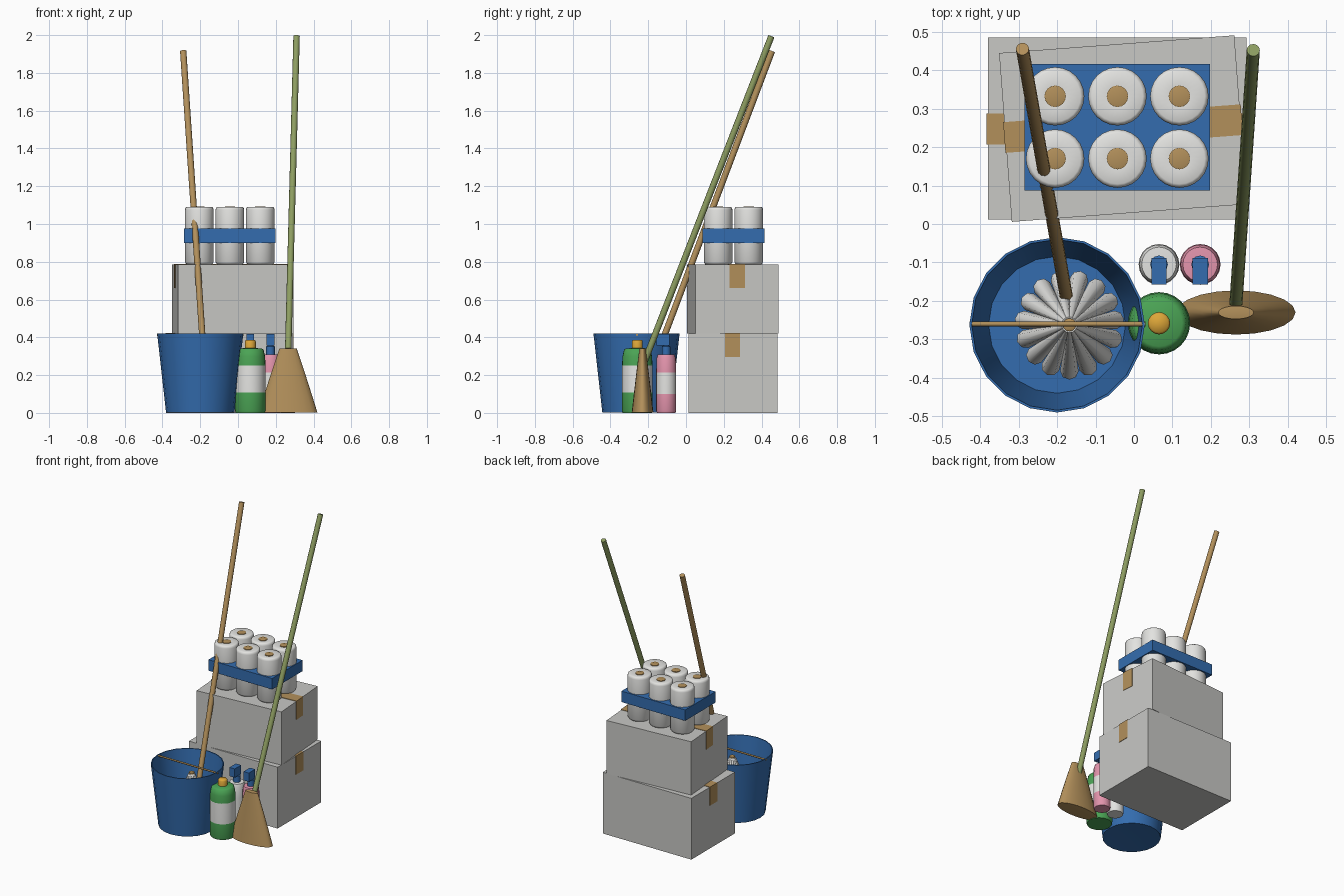
import bpy, bmesh, math
from mathutils import Vector, Matrix

if "Cube" in bpy.data.objects:
    bpy.data.objects.remove(bpy.data.objects["Cube"])


def mat(name, rgb):
    m = bpy.data.materials.new(name)
    m.diffuse_color = (*rgb, 1)
    m.use_nodes = True
    m.node_tree.nodes["Principled BSDF"].inputs["Base Color"].default_value = m.diffuse_color
    return m


GREY = mat("box_grey", (0.58, 0.58, 0.56))
WHITE = mat("white", (0.77, 0.77, 0.75))
BLUE = mat("blue", (0.034, 0.152, 0.43))
TAN = mat("tan", (0.45, 0.28, 0.105))
OLIVE = mat("olive", (0.27, 0.34, 0.12))
GREEN = mat("green", (0.07, 0.37, 0.09))
PINK = mat("pink", (0.78, 0.30, 0.42))
AMBER = mat("amber", (0.72, 0.38, 0.04))


def finish(name, bm, mats, smooth=None):
    bmesh.ops.recalc_face_normals(bm, faces=bm.faces)
    me = bpy.data.meshes.new(name)
    bm.to_mesh(me)
    bm.free()
    for m in mats:
        me.materials.append(m)
    ob = bpy.data.objects.new(name, me)
    bpy.context.collection.objects.link(ob)
    if smooth:
        bpy.ops.object.select_all(action='DESELECT')
        bpy.context.view_layer.objects.active = ob
        ob.select_set(True)
        bpy.ops.object.shade_smooth_by_angle(angle=math.radians(smooth))
    return ob


def box(name, lo, hi, m, rot=0.0, pivot=(0, 0, 0)):
    bm = bmesh.new()
    bmesh.ops.create_cube(bm, size=1)
    lo, hi = Vector(lo), Vector(hi)
    for v in bm.verts:
        v.co = (lo + hi) / 2 + Vector(a * b for a, b in zip(v.co, hi - lo))
    bmesh.ops.rotate(bm, verts=bm.verts, cent=pivot, matrix=Matrix.Rotation(rot, 3, 'Z'))
    return finish(name, bm, [m])


def lathe(name, profile, centre, mats, seg=24, smooth=40, flat=1.0, band=None):
    """Spin (radius, z) points; band is the z range given the second material."""
    bm = bmesh.new()
    rings = []
    for r, z in profile:
        n = 1 if r == 0 else seg
        rings.append([bm.verts.new((centre[0] + r * math.cos(2 * math.pi * i / seg),
                                    centre[1] + r * flat * math.sin(2 * math.pi * i / seg), z))
                      for i in range(n)])
    for a, b in zip(rings, rings[1:]):
        for i in range(seg):
            j = (i + 1) % seg
            quad = [a[i % len(a)], a[j % len(a)], b[j % len(b)], b[i % len(b)]]
            f = bm.faces.new(list(dict.fromkeys(quad)))
            z = f.calc_center_median().z
            if band and band[0] < z < band[1]:
                f.material_index = 1
    return finish(name, bm, mats, smooth)


def rod(name, p, q, r0, r1, m, seg=12):
    bm = bmesh.new()
    p, q = Vector(p), Vector(q)
    d = q - p
    mx = Matrix.Translation((p + q) / 2) @ d.to_track_quat('Z', 'Y').to_matrix().to_4x4()
    bmesh.ops.create_cone(bm, cap_ends=True, segments=seg, radius1=r0, radius2=r1,
                          depth=d.length, matrix=mx)
    return finish(name, bm, [m], 50)


def carton(name, lo, hi, rot, tape_y):
    """Closed box with a tape strip over the top and down both ends."""
    pivot = (Vector(lo) + Vector(hi)) / 2
    box(name, lo, hi, GREY, rot, pivot)
    t, y0, y1 = 0.003, tape_y - 0.04, tape_y + 0.04
    box(name + "_tape_top", (lo[0] - t, y0, hi[2] - t), (hi[0] + t, y1, hi[2] + t), TAN, rot, pivot)
    for side, x in (("left", lo[0]), ("right", hi[0])):
        box(f"{name}_tape_{side}", (x - t, y0, hi[2] - 0.125), (x + t, y1, hi[2]), TAN, rot, pivot)


# Stacked cartons
carton("lower_box", (-0.38, 0.012, 0), (0.292, 0.485, 0.42), 0, 0.247)
carton("upper_box", (-0.335, 0.028, 0.42), (0.278, 0.468, 0.785), math.radians(4.3), 0.248)

# Paper roll pack with wrap band
for i, x in enumerate((-0.205, -0.043, 0.118)):
    for j, y in enumerate((0.17, 0.332)):
        lathe(f"paper_roll_{i}_{j}",
              [(0, 0.786), (0.068, 0.786), (0.076, 0.798), (0.076, 1.075), (0.073, 1.086),
               (0.066, 1.091), (0.028, 1.087), (0, 1.087)], (x, y), [WHITE], 24, 60)
        lathe(f"roll_core_{i}_{j}", [(0.028, 1.08), (0.028, 1.091), (0.02, 1.093), (0, 1.093)],
              (x, y), [TAN], 16, 60)
box("pack_band", (-0.285, 0.087, 0.90), (0.198, 0.416, 0.975), BLUE)

# Bucket with thin rim bar
lathe("bucket", [(0, 0.012), (0.181, 0.002), (0.228, 0.42), (0.222, 0.42), (0.178, 0.02), (0, 0.02)],
      (-0.2, -0.262), [BLUE], 20, 40)
rod("bucket_handle", (-0.428, -0.26, 0.413), (0.03, -0.26, 0.413), 0.006, 0.006, TAN, 8)

# Mop: drooping strands around a collar, with leaning stick
mx, my = -0.168, -0.262
for k in range(15):
    a = 2 * math.pi * (k + 0.25) / 15
    c, s = math.cos(a), math.sin(a)
    rod(f"mop_strand_{k}", (mx + 0.12 * c, my + 0.12 * s, 0.06),
        (mx + 0.014 * c, my + 0.014 * s, 0.36), 0.024, 0.007, WHITE, 8)
lathe("mop_collar", [(0, 0.34), (0.017, 0.34), (0.017, 0.37), (0, 0.378)], (mx, my), [TAN], 12, 60)
rod("mop_stick", (-0.165, -0.25, 0.05), (-0.29, 0.455, 1.915), 0.017, 0.017, TAN)

# Broom: flattened flared head with leaning stick
lathe("broom_head", [(0, 0.0), (0.155, 0.003), (0.128, 0.09), (0.088, 0.215), (0.046, 0.34), (0, 0.343)],
      (0.265, -0.23), [TAN], 20, 60, 0.37)
rod("broom_stick", (0.264, -0.22, 0.27), (0.31, 0.452, 1.994), 0.017, 0.017, OLIVE)

# Cleaner bottle with label and cap
lathe("green_bottle", [(0, 0), (0.077, 0), (0.081, 0.012), (0.081, 0.108), (0.081, 0.25), (0.078, 0.30),
                       (0.07, 0.335), (0.06, 0.341), (0, 0.345)], (0.065, -0.258),
      [GREEN, WHITE], 24, 60, 1.0, (0.11, 0.25))
lathe("green_bottle_cap", [(0.029, 0.338), (0.029, 0.378), (0.024, 0.386), (0, 0.386)],
      (0.065, -0.258), [AMBER], 16, 60)

# Two spray bottles with trigger heads
for name, x, m in (("white_spray", 0.065, WHITE), ("pink_spray", 0.172, PINK)):
    y = -0.105
    lathe(name + "_bottle", [(0, 0), (0.049, 0), (0.053, 0.01), (0.053, 0.10), (0.053, 0.215),
                             (0.051, 0.29), (0.045, 0.308), (0, 0.312)], (x, y),
          [m, WHITE], 20, 60, 1.0, (0.11, 0.20))
    lathe(name + "_neck", [(0.023, 0.305), (0.023, 0.352), (0.015, 0.356), (0.015, 0.37), (0, 0.37)],
          (x, y), [BLUE], 12, 60)
    box(name + "_head", (x - 0.02, -0.157, 0.358), (x + 0.02, -0.088, 0.418), BLUE)
